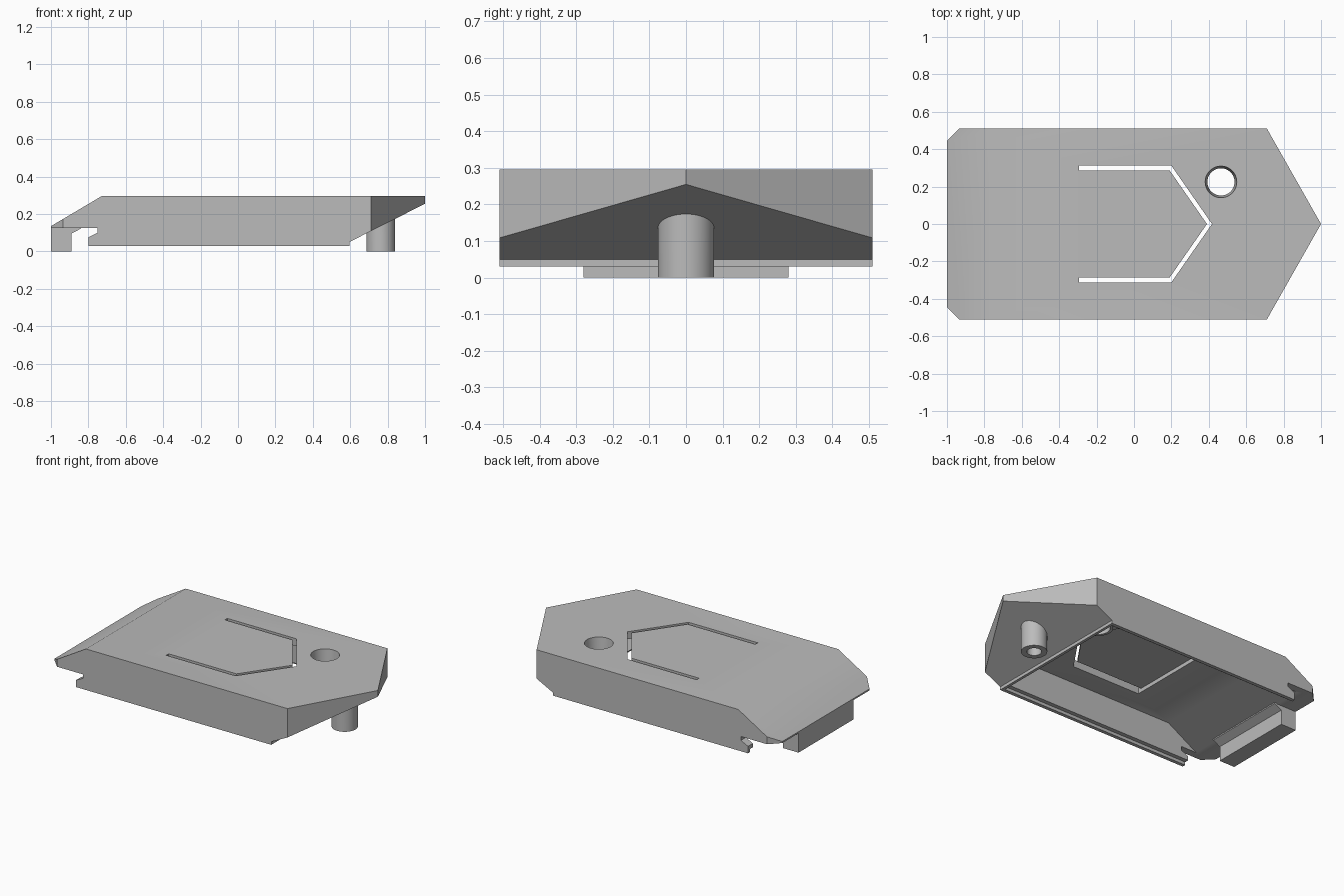
import bpy, bmesh, math
from mathutils import Vector

cube = bpy.data.objects.get("Cube")
if cube:
    bpy.data.objects.remove(cube)

grey = bpy.data.materials.new("plain grey")
grey.use_nodes = True
colour = (0.5, 0.5, 0.5, 1)
grey.diffuse_color = colour
grey.node_tree.nodes["Principled BSDF"].inputs["Base Color"].default_value = colour


def finish(bm, name):
    bmesh.ops.recalc_face_normals(bm, faces=bm.faces)
    mesh = bpy.data.meshes.new(name)
    bm.to_mesh(mesh)
    bm.free()
    mesh.materials.append(grey)
    obj = bpy.data.objects.new(name, mesh)
    bpy.context.collection.objects.link(obj)
    return obj


def prism(name, points, low, high, side=False):
    """Extrude a plan (x, y) along z, or a side profile (x, z) along y."""
    bm = bmesh.new()
    place = (lambda a, b: (a, low, b)) if side else (lambda a, b: (a, b, low))
    face = bm.faces.new([bm.verts.new(place(a, b)) for a, b in points])
    out = bmesh.ops.extrude_face_region(bm, geom=[face])
    verts = [v for v in out["geom"] if isinstance(v, bmesh.types.BMVert)]
    step = Vector((0, high - low, 0)) if side else Vector((0, 0, high - low))
    bmesh.ops.translate(bm, verts=verts, vec=step)
    return finish(bm, name)


def cone(name, x, y, low, high, r_low, r_high):
    bm = bmesh.new()
    bmesh.ops.create_cone(bm, cap_ends=True, segments=48, radius1=r_low,
                          radius2=r_high, depth=high - low)
    bmesh.ops.translate(bm, verts=bm.verts, vec=(x, y, (low + high) / 2))
    return finish(bm, name)


def boolean(obj, tool, operation="DIFFERENCE"):
    """Apply one boolean and remove its tool."""
    mod = obj.modifiers.new("cut", "BOOLEAN")
    mod.operation, mod.object, mod.solver = operation, tool, "EXACT"
    bpy.context.view_layer.update()
    graph = bpy.context.evaluated_depsgraph_get()
    mesh = bpy.data.meshes.new_from_object(obj.evaluated_get(graph))
    obj.modifiers.clear()
    obj.data = mesh
    bpy.data.objects.remove(tool)


def mirrored(half):
    """Close an upper half outline across the y = 0 line."""
    return half + [(x, -y) for x, y in reversed(half) if y > 0]


# Outer body: side profile trimmed by the pointed plan
body = prism("body_shell", [(-1, .125), (-1, .135), (-.73, .295), (1.05, .295),
             (1.05, .28), (.595, .05), (.595, .03), (-.8, .03), (-.8, .075),
             (-.75, .1), (-.75, .125)], -.51, .51, side=True)
boolean(body, prism("plan", mirrored([(-1, .445), (-.935, .511), (.71, .511), (1, 0)]),
                    -.1, .5), "INTERSECT")

# Hollow underside with a sloping rear ceiling and a thin sloping nose plate
cavity = prism("cavity", [(.56, -.1), (.56, .05), (.95, .247), (-.65, .247),
               (-.86, .125), (-.9, .1), (-.9, -.1)], -.6, .6, side=True)
boolean(cavity, prism("cavity_plan", mirrored([(-1, .46), (.68, .46), (.942, 0)]),
                      -.2, .5), "INTERSECT")
boolean(body, cavity)

# Shallow step around the lower rim
boolean(body, prism("rim_step", mirrored([(-.9, .487), (.577, .487)]), -.1, .05))

# Thin flexible tab bounded by an arrow-shaped slot
boolean(body, prism("tab_recess", mirrored([(-.295, .3), (.195, .3), (.4, 0)]), .2, .272))
slot = [(-.295, .312), (.2, .312), (.417, 0), (.2, -.312), (-.295, -.312),
        (-.295, -.287), (.19, -.287), (.39, 0), (.19, .287), (-.295, .287)]
boolean(body, prism("arrow_slot", slot, .15, .4))

# Tapered hole through the top and its collar beneath
collar = cone("hole_collar", .465, .225, .17, .255, .09, .09)
for part in (body, collar):
    boolean(part, cone("hole", .465, .225, .1, .3, .066, .085))

# Hollow pin below the nose, trimmed along the slope
pin = cone("nose_pin", .763, 0, 0, .25, .077, .077)
boolean(pin, cone("pin_bore", .763, 0, -.1, .09, .043, .043))
bm = bmesh.new()
bm.from_mesh(pin.data)
cut = bmesh.ops.bisect_plane(bm, geom=bm.verts[:] + bm.edges[:] + bm.faces[:],
                             plane_co=(.595, 0, .06), plane_no=(-.506, 0, 1),
                             clear_outer=True)
bmesh.ops.holes_fill(bm, edges=[e for e in bm.edges if e.is_boundary])
bm.to_mesh(pin.data)
bm.free()

# Rear hook with a small gusset
hook = prism("rear_hook", [(-1, 0), (-.89, 0), (-.89, .095), (-.84, .122),
             (-.84, .13), (-1, .13)], -.28, .28, side=True)

for obj in (body, collar, pin, hook):
    bpy.ops.object.select_all(action="DESELECT")
    obj.select_set(True)
    bpy.context.view_layer.objects.active = obj
    bpy.ops.object.shade_smooth_by_angle(angle=math.radians(32))
